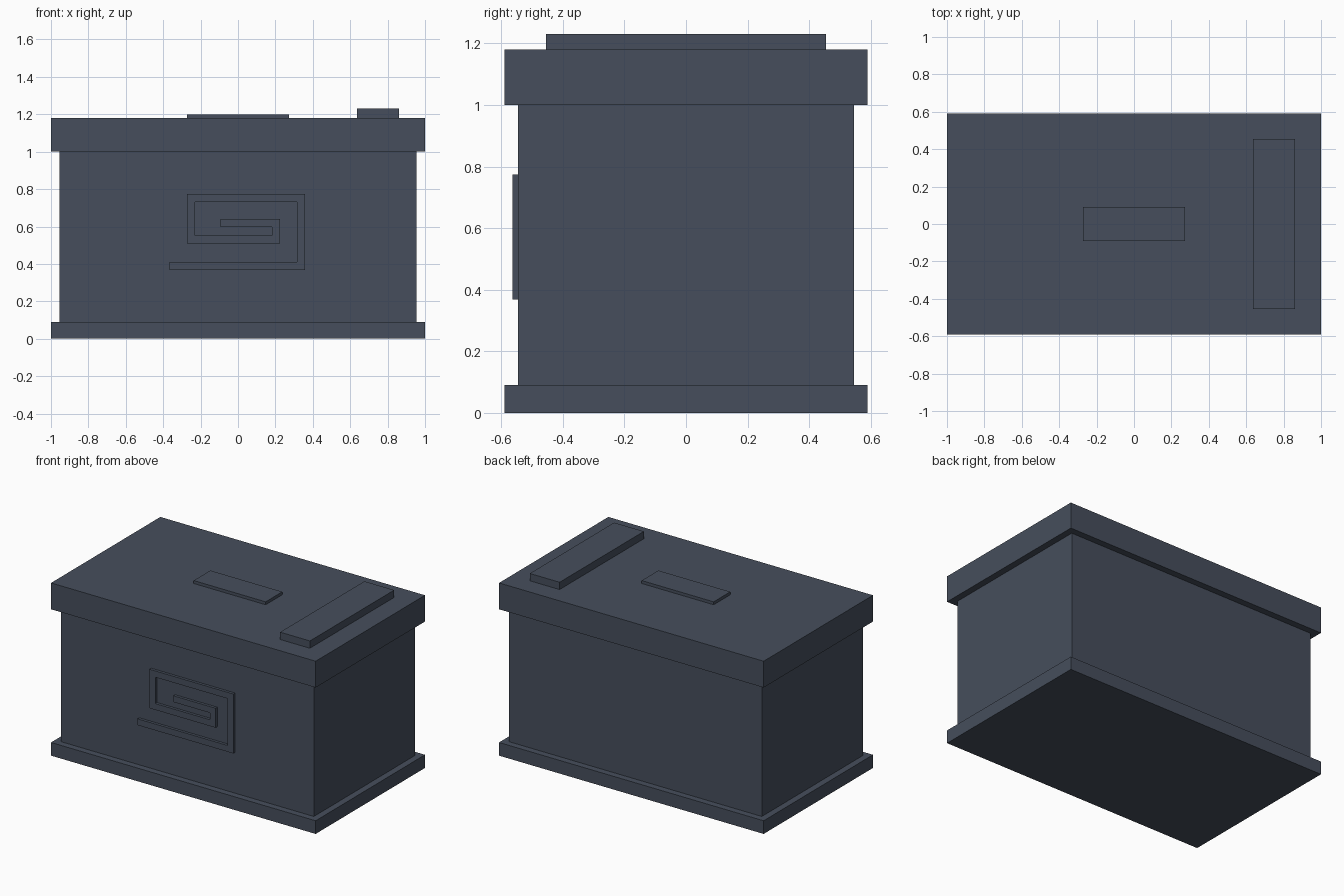
import bpy
import bmesh
from mathutils import Vector

if "Cube" in bpy.data.objects:
    bpy.data.objects.remove(bpy.data.objects["Cube"], do_unlink=True)

# One dark slate colour for the whole chest
slate = bpy.data.materials.new("dark_slate")
slate.use_nodes = True
colour = (0.061, 0.076, 0.107, 1)
slate.diffuse_color = colour
slate.node_tree.nodes["Principled BSDF"].inputs["Base Color"].default_value = colour


def finish(name, bm):
    bmesh.ops.recalc_face_normals(bm, faces=bm.faces)
    mesh = bpy.data.meshes.new(name)
    bm.to_mesh(mesh)
    bm.free()
    mesh.materials.append(slate)
    obj = bpy.data.objects.new(name, mesh)
    bpy.context.collection.objects.link(obj)
    return obj


def box(name, x0, x1, half_depth, z0, z1):
    bm = bmesh.new()
    bmesh.ops.create_cube(bm, size=1)
    bmesh.ops.scale(bm, vec=(x1 - x0, 2 * half_depth, z1 - z0), verts=bm.verts)
    bmesh.ops.translate(bm, vec=((x0 + x1) / 2, 0, (z0 + z1) / 2), verts=bm.verts)
    return finish(name, bm)


def raised_band(name, path, width, y_back, y_front):
    """Mitred flat band along a path in the front plane, then extruded."""
    pts = [Vector(p) for p in path]
    left, right = [], []
    for i, p in enumerate(pts):
        normals = []
        for a, b in ((i - 1, i), (i, i + 1)):
            if a >= 0 and b < len(pts):
                d = (pts[b] - pts[a]).normalized()
                normals.append(Vector((-d.y, d.x)))
        # Right-angled turns: the mitre is the sum of both side normals
        offset = sum(normals, Vector((0, 0))) * width / 2
        left.append(p + offset)
        right.append(p - offset)
    bm = bmesh.new()
    lv = [bm.verts.new((p.x, y_front, p.y)) for p in left]
    rv = [bm.verts.new((p.x, y_front, p.y)) for p in right]
    face = bm.faces.new(lv + rv[::-1])
    out = bmesh.ops.extrude_face_region(bm, geom=[face], use_keep_orig=True)
    moved = [g for g in out["geom"] if isinstance(g, bmesh.types.BMVert)]
    bmesh.ops.translate(bm, vec=(0, y_back - y_front, 0), verts=moved)
    return finish(name, bm)


# Chest
box("base_plinth", -1, 1, 0.59, 0, 0.09)
box("chest_body", -0.955, 0.955, 0.545, 0.09, 1.0)
box("lid", -1, 1, 0.59, 1.0, 1.18)

# Raised plates on the lid
box("lid_centre_plate", -0.272, 0.272, 0.09, 1.18, 1.2)
box("lid_side_bar", 0.637, 0.862, 0.455, 1.18, 1.23)

# Square spiral relief on the front
spiral = [(-0.365, 0.39), (0.338, 0.39), (0.338, 0.753), (-0.252, 0.753),
          (-0.252, 0.53), (0.204, 0.53), (0.204, 0.62), (-0.094, 0.62)]
raised_band("front_spiral_relief", spiral, 0.043, -0.545, -0.564)
